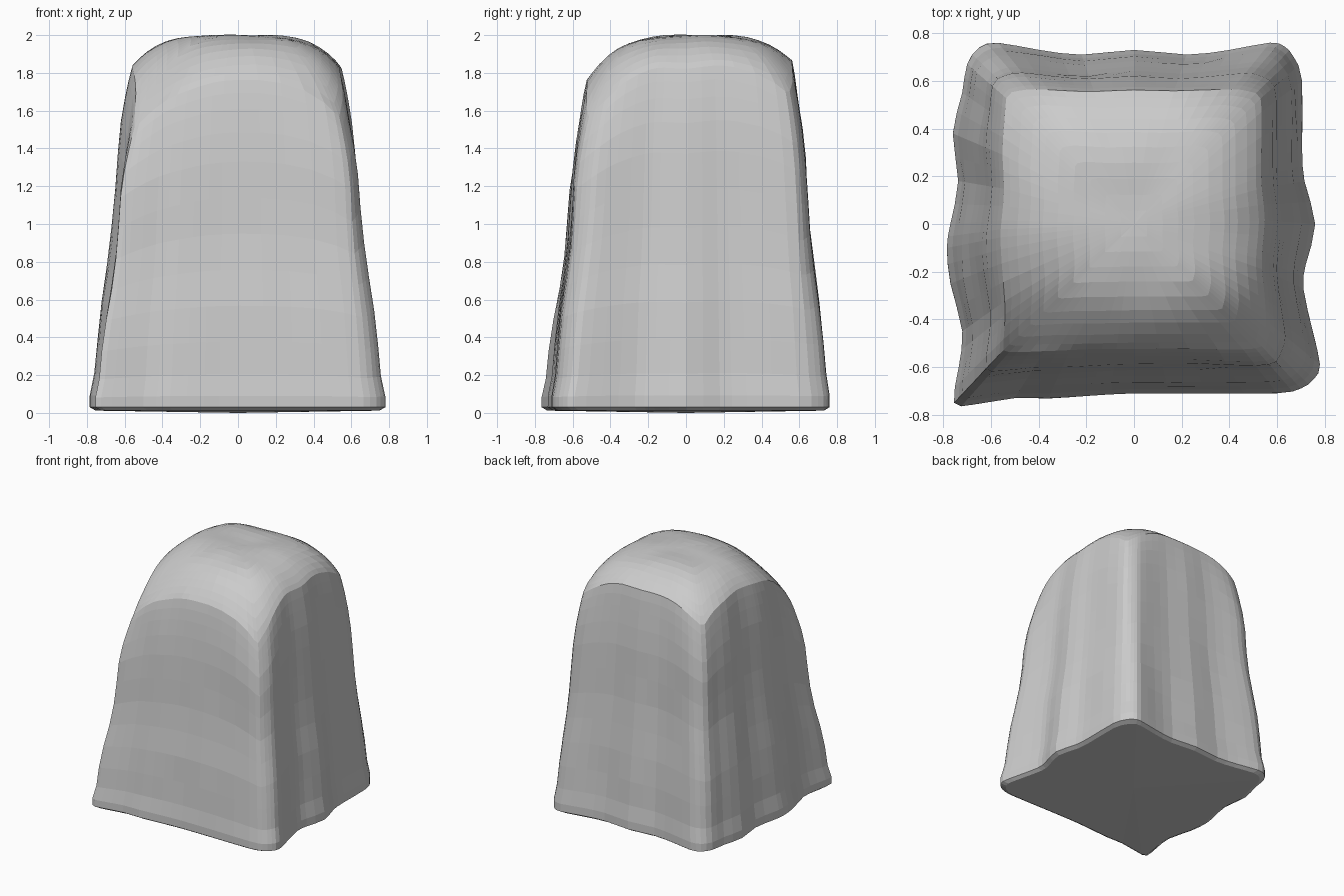
import bpy, bmesh, math
from mathutils import Vector, noise

if "Cube" in bpy.data.objects:
    bpy.data.objects.remove(bpy.data.objects["Cube"])

# Wavy base outline (top view, counter-clockwise)
BASE = [(-.755, -.75), (-.67, -.757), (-.5, -.73), (-.36, -.732), (-.18, -.72), (0, -.71),
        (.3, -.71), (.6, -.71), (.7, -.69), (.755, -.65), (.78, -.59), (.75, -.45), (.71, -.27),
        (.72, -.17), (.76, 0), (.715, .18), (.705, .32), (.705, .6), (.67, .7), (.63, .745),
        (.57, .76), (.4, .73), (.22, .71), (0, .73), (-.22, .71), (-.4, .73), (-.57, .76),
        (-.65, .74), (-.7, .67), (-.72, .55), (-.76, .38), (-.737, .18), (-.77, 0),
        (-.785, -.1), (-.77, -.25), (-.72, -.45), (-.735, -.6)]
# (height fraction, share of base outline) for the tapered sides
SIDES = [(.0, 1), (.035, 1), (.1, .9), (.2, .83), (.31, .74), (.42, .6), (.53, .48),
         (.64, .41), (.75, .35), (.84, .26), (.91, .16), (.96, .08), (1, 0)]
CAP = [.95, .88, .79, .69, .58, .46, .34, .22, .1]


def smooth_outline(pts):
    out, n = [], len(pts)
    for i in range(n):
        a, b, c, d = (Vector(pts[(i + k) % n]) for k in (-1, 0, 1, 2))
        out += [b, (9 * (b + c) - a - d) / 16]
    return out


def rim_point(p):
    q = p * (.55 / max(abs(p.x), abs(p.y)))
    q += (p * .73 - q) * .35
    return Vector((q.x, q.y + .015))


def dome(x, y):
    u, v = abs(x + .01) / .54, abs(y - .06) / .55
    z = 2 - .15 * u ** 4 - .19 * v ** 3.6 - .05 * (u * v) ** 2
    z -= .07 * math.exp(-((x + .42) ** 2 + (y + .38) ** 2) / .05)
    return z + .008 * noise.noise(Vector((x * 5, y * 5, 2)))


base = smooth_outline(BASE)
rim = [rim_point(p) for p in base]
rings = [[Vector((p.x * .96, p.y * .96, .012)) for p in base]]

# Side rings, rising to the arched rim
for h, share in SIDES:
    ring = []
    for p, q in zip(base, rim):
        r = q.lerp(p, share)
        z = .03 + (dome(q.x, q.y) - .03) * h
        bump = .014 * noise.noise(Vector((r.x * 4, r.y * 4, z * 2.5))) * min(1, h * 4)
        r = r * (1 + bump)
        ring.append(Vector((r.x, r.y, z)))
    rings.append(ring)

# Pillow-shaped top rings
for s in CAP:
    rings.append([Vector((q.x * s, q.y * s, dome(q.x * s, q.y * s))) for q in rim])

bm = bmesh.new()
loops = [[bm.verts.new(c) for c in ring] for ring in rings]
n = len(base)
for lo, hi in zip(loops, loops[1:]):
    for i in range(n):
        j = (i + 1) % n
        bm.faces.new((lo[i], lo[j], hi[j], hi[i]))

# Close top and underside
for loop, z in ((loops[-1], 2.0), (loops[0], 0.0)):
    centre = bm.verts.new((0, 0, z))
    for i in range(n):
        bm.faces.new((loop[i], loop[(i + 1) % n], centre))
bmesh.ops.recalc_face_normals(bm, faces=bm.faces)

mesh = bpy.data.meshes.new("rock_block")
bm.to_mesh(mesh)
bm.free()
rock = bpy.data.objects.new("rock_block", mesh)
bpy.context.collection.objects.link(rock)
